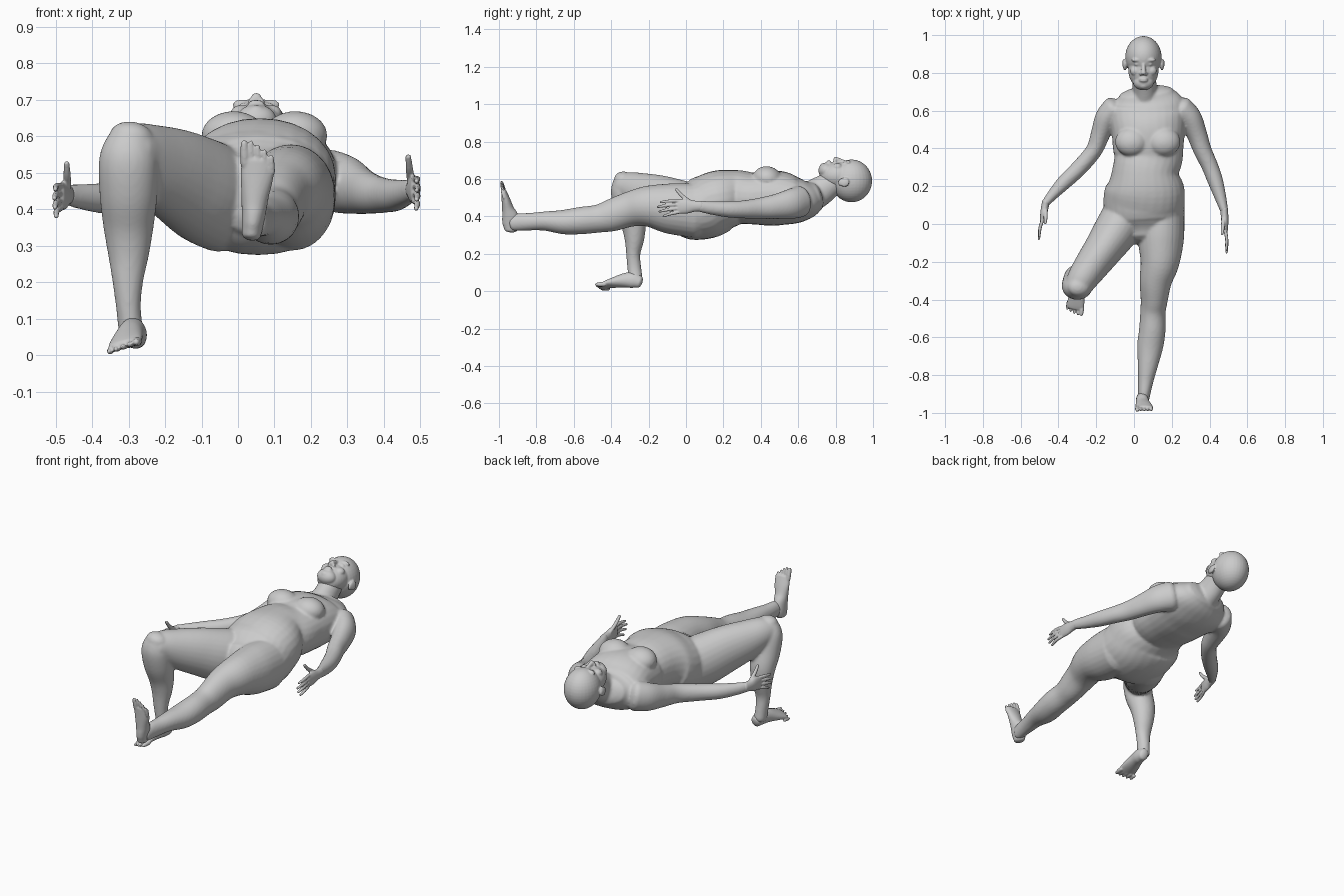
import bpy, bmesh, math
from mathutils import Vector, Matrix

skin = bpy.data.materials.new("plain_grey")
skin.diffuse_color = (0.6, 0.6, 0.6, 1)


def spline(rows, steps=5):
    """Catmull-Rom through rows of (x, y, z, half width, half depth)."""
    out = []
    for i in range(len(rows) - 1):
        p0, p1 = rows[max(i - 1, 0)], rows[i]
        p2, p3 = rows[i + 1], rows[min(i + 2, len(rows) - 1)]
        for k in range(steps):
            t = k / steps
            out.append([0.5 * (2 * b + (c - a) * t + (2 * a - 5 * b + 4 * c - d) * t * t
                               + (3 * b - a - 3 * c + d) * t ** 3)
                        for a, b, c, d in zip(p0, p1, p2, p3)])
    out.append(list(rows[-1]))
    return out


def loft(bm, rows, up=(0, 0, 1), sides=28, power=1.0, dome=0.6):
    """Closed tube with elliptical sections and rounded ends."""
    rings = spline(rows)
    pts = [Vector(r[:3]) for r in rings]
    frames = []
    for i, r in enumerate(rings):
        t = (pts[min(i + 1, len(pts) - 1)] - pts[max(i - 1, 0)]).normalized()
        v = Vector(up)
        v = (v - t * v.dot(t)).normalized()
        frames.append((pts[i], t, v.cross(t), v, r[3], r[4]))

    def cap(f, sign):
        p, t, u, v, a, b = f
        h = min(a, b) * dome
        return [(p + t * sign * h * math.sin(q), t, u, v, a * math.cos(q), b * math.cos(q))
                for q in (0.4, 0.8, 1.15, 1.4)]
    frames = cap(frames[0], -1)[::-1] + frames + cap(frames[-1], 1)
    loops = []
    for p, t, u, v, a, b in frames:
        loop = []
        for k in range(sides):
            w = 2 * math.pi * k / sides
            c, s = math.cos(w), math.sin(w)
            c = math.copysign(abs(c) ** power, c)
            s = math.copysign(abs(s) ** power, s)
            loop.append(bm.verts.new(p + u * a * c + v * b * s))
        loops.append(loop)
    for l0, l1 in zip(loops, loops[1:]):
        for k in range(sides):
            n = (k + 1) % sides
            bm.faces.new((l0[k], l0[n], l1[n], l1[k]))
    bm.faces.new(loops[0][::-1])
    bm.faces.new(loops[-1])


def ball(bm, c, r, tilt=0.0):
    m = Matrix.Translation(c) @ Matrix.Rotation(tilt, 4, 'X') @ Matrix.Diagonal((*r, 1))
    bmesh.ops.create_uvsphere(bm, u_segments=32, v_segments=20, radius=1, matrix=m)


def digit(bm, a, b, r, up=(0, 0, 1), bend=(0, 0, 0)):
    """Finger or toe from a to b."""
    a, b = Vector(a), Vector(b)
    m = (a + b) / 2 + Vector(bend)
    loft(bm, [(*a, r, r), (*m, r, r), (*b, r * .75, r * .75)], up, 12, dome=1)


def finish(bm, name, voxel, smooth):
    """Fuse the pieces into one smooth skin."""
    bmesh.ops.recalc_face_normals(bm, faces=bm.faces)
    me = bpy.data.meshes.new(name)
    bm.to_mesh(me)
    bm.free()
    me.materials.append(skin)
    for p in me.polygons:
        p.use_smooth = True
    ob = bpy.data.objects.new(name, me)
    bpy.context.collection.objects.link(ob)
    rm = ob.modifiers.new("fuse", 'REMESH')
    rm.mode, rm.voxel_size, rm.use_smooth_shade = 'VOXEL', voxel, True
    sm = ob.modifiers.new("soften", 'SMOOTH')
    sm.factor, sm.iterations = 0.5, smooth


# Body: torso, neck, breasts, arms and legs
bm = bmesh.new()
torso = [(.06, -.05, .44, .13, .12), (.058, 0, .435, .195, .15), (.055, .05, .437, .212, .164),
         (.053, .12, .455, .215, .17), (.06, .19, .487, .208, .163), (.06, .28, .502, .174, .146),
         (.075, .35, .496, .182, .138), (.075, .42, .497, .188, .145), (.075, .5, .497, .195, .146),
         (.07, .58, .488, .205, .128), (.07, .64, .492, .195, .108), (.065, .685, .505, .15, .083)]
loft(bm, torso, power=0.92, dome=.5)
loft(bm, [(.06, .64, .49, .085, .085), (.058, .71, .53, .067, .08),
          (.053, .77, .57, .062, .07), (.05, .82, .6, .06, .065)])
for x in (-.012, .157):
    ball(bm, (x, .435, .602), (.088, .078, .066), -.2)

arm_r = [(-.1, .61, .48, .07, .085), (-.145, .56, .467, .062, .078), (-.178, .475, .45, .051, .064),
         (-.212, .39, .44, .044, .054), (-.287, .3, .432, .043, .047), (-.37, .22, .43, .039, .042),
         (-.435, .15, .435, .028, .034), (-.468, .11, .44, .021, .029)]
arm_l = [(.245, .61, .48, .07, .085), (.295, .56, .467, .064, .08), (.333, .475, .452, .054, .066),
         (.363, .39, .443, .048, .056), (.4, .31, .438, .044, .048), (.43, .23, .438, .041, .044),
         (.458, .14, .445, .031, .036), (.478, .07, .455, .021, .03)]
loft(bm, arm_r)
loft(bm, arm_l)

leg_l = [(.15, .06, .43, .118, .145), (.143, -.08, .442, .121, .136), (.137, -.2, .454, .104, .111),
         (.115, -.3, .438, .086, .094), (.107, -.4, .405, .072, .086), (.1, -.47, .388, .067, .075),
         (.097, -.56, .378, .07, .073), (.085, -.65, .37, .069, .066), (.073, -.75, .375, .053, .052),
         (.062, -.83, .372, .041, .047), (.055, -.89, .37, .034, .047), (.05, -.93, .365, .03, .043)]
loft(bm, leg_l)
thigh_r = [(-.04, .06, .425, .12, .145), (-.095, -.035, .45, .118, .145),
           (-.16, -.13, .487, .104, .132), (-.225, -.22, .52, .092, .113),
           (-.27, -.285, .547, .082, .092), (-.292, -.325, .558, .074, .078)]
loft(bm, thigh_r, dome=.8)
shin_r = [(-.292, -.335, .6, .06, .05), (-.3, -.332, .54, .08, .07), (-.3, -.312, .45, .08, .073),
          (-.3, -.282, .36, .07, .066), (-.3, -.276, .28, .057, .053), (-.302, -.282, .2, .042, .038),
          (-.3, -.277, .13, .034, .037), (-.294, -.27, .07, .034, .038)]
loft(bm, shin_r, up=(0, -1, 0), dome=.8)
finish(bm, "body", .0075, 6)

# Head with brow, nose, lips, chin and ears
bm = bmesh.new()
X = .05
ball(bm, (X, .885, .59), (.096, .11, .114))
ball(bm, (X, .815, .617), (.08, .1, .074))
ball(bm, (X, .75, .645), (.055, .042, .042))
ball(bm, (X, .735, .667), (.026, .02, .018))
ball(bm, (X, .763, .68), (.026, .018, .016))
for z, y in ((.691, .758), (.692, .768)):
    ball(bm, (X, y, z), (.021, .0055, .008))
loft(bm, [(X, .853, .69, .009, .009), (X, .825, .697, .011, .013), (X, .797, .704, .015, .016)])
for s in (-1, 1):
    ball(bm, (X + s * .035, .868, .687), (.03, .011, .014))
    ball(bm, (X + s * .034, .846, .679), (.015, .009, .013))
    ball(bm, (X + s * .043, .81, .663), (.027, .026, .022))
    ball(bm, (X + s * .014, .795, .695), (.009, .009, .01))
    ball(bm, (X + s * .098, .842, .585), (.011, .031, .022), .4)
    ball(bm, (X + s * .105, .85, .578), (.007, .024, .02), .4)
finish(bm, "head", .0045, 4)


# Hands: palm, four fingers and raised thumb
def hand(name, s, wrist, tip):
    bm = bmesh.new()
    w, e = Vector(wrist), Vector(tip)
    d = e - w
    k = [w + d * f for f in (-.05, .12, .3, .5)]
    loft(bm, [(*k[0], .02, .028), (*k[1], .02, .03), (*k[2], .018, .039), (*k[3], .012, .038)], dome=.8)
    for i, reach in enumerate((.86, .96, 1.0, .93)):
        dz = -.031 + .02 * i
        a = w + d * .48 + Vector((0, 0, dz))
        b = w + d * reach + Vector((0, 0, dz * 1.25 - .012))
        digit(bm, a, b, .0088, bend=(s * .005, 0, .003))
    base = w + d * .15 + Vector((-s * .006, 0, .015))
    digit(bm, base, w + d * .55 + Vector((-s * .018, 0, .09)), .0105, (1, 0, 0), (0, -.01, 0))
    finish(bm, name, .004, 2)


hand("right_hand", -1, (-.468, .11, .44), (-.503, -.078, .43))
hand("left_hand", 1, (.478, .07, .455), (.49, -.15, .452))

# Left foot, toes pointing up
bm = bmesh.new()
loft(bm, [(.037, -.937, .33, .026, .036), (.04, -.935, .36, .03, .046), (.044, -.94, .4, .034, .044),
          (.047, -.952, .44, .038, .032), (.052, -.963, .49, .045, .023), (.055, -.974, .535, .045, .014)],
     up=(0, -1, 0))
for i in range(5):
    x = .019 + .0185 * i
    top = (.58, .582, .571, .558, .543)[i]
    digit(bm, (x, -.972, .525 - .006 * i), (x - .002, -.985, top), .0125 if i == 0 else .0088, (0, -1, 0))
finish(bm, "left_foot", .004, 3)

# Right foot, sole on the ground and tilted outward
bm = bmesh.new()
loft(bm, [(-.279, -.25, .05, .028, .034), (-.284, -.285, .06, .034, .043), (-.293, -.33, .058, .037, .038),
          (-.303, -.385, .046, .044, .027), (-.309, -.425, .036, .047, .018), (-.311, -.445, .03, .044, .013)],
     up=(-.25, 0, 1))
for i in range(5):
    x = -.275 - .0185 * i
    z = .038 - .0065 * i
    tip = (-.478, -.477, -.47, -.46, -.449)[i]
    digit(bm, (x, -.435 + .005 * i, z), (x - .004, tip, z - .002), .0125 if i == 0 else .0088)
finish(bm, "right_foot", .004, 3)
